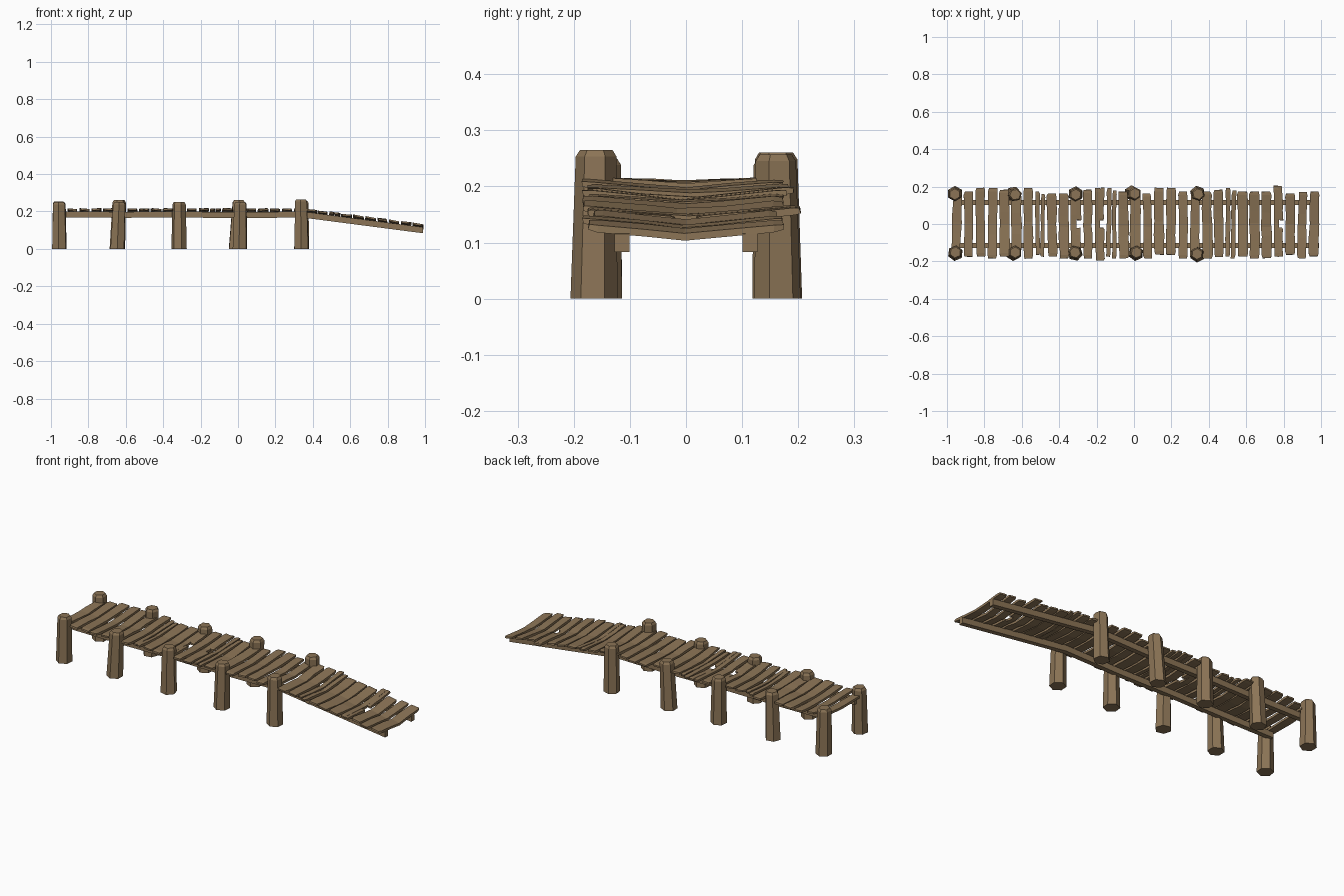
import bpy, bmesh, math, random
from mathutils import Vector

if "Cube" in bpy.data.objects:
    bpy.data.objects.remove(bpy.data.objects["Cube"])

random.seed(11)
R = random.uniform

wood = bpy.data.materials.new("weathered brown wood")
wood.diffuse_color = (0.26, 0.175, 0.093, 1)
wood.use_nodes = True
wood.node_tree.nodes["Principled BSDF"].inputs["Base Color"].default_value = wood.diffuse_color


def loft(name, rings):
    """Closed flat-shaded solid through a list of equal-length vertex rings."""
    bm = bmesh.new()
    vs = [[bm.verts.new(p) for p in ring] for ring in rings]
    n = len(rings[0])
    for a, b in zip(vs, vs[1:]):
        for i in range(n):
            j = (i + 1) % n
            bm.faces.new((a[i], a[j], b[j], b[i]))
    bm.faces.new(vs[0][::-1])
    bm.faces.new(vs[-1])
    bmesh.ops.recalc_face_normals(bm, faces=bm.faces)
    me = bpy.data.meshes.new(name)
    bm.to_mesh(me)
    bm.free()
    me.materials.append(wood)
    ob = bpy.data.objects.new(name, me)
    bpy.context.collection.objects.link(ob)
    return ob


BEND, SLOPE = 0.34, -0.13


def deck_z(x):
    """Top of the stringers: level, then sloping down as a ramp."""
    return 0.2 + min(0, SLOPE * (x - BEND))


# Posts: base x, top x, y, height (tapered hexagons with a chamfered cap)
def post(name, bx, tx, by, ty, h, rot):
    rings = []
    for z, r in ((0, 0.042), (h - 0.012, 0.0365), (h, 0.029)):
        t = z / h
        cx, cy = bx + (tx - bx) * t, by + (ty - by) * t
        rings.append([Vector((cx + r * math.cos(rot + k * math.pi / 3),
                              cy + r * math.sin(rot + k * math.pi / 3), z)) for k in range(6)])
    loft(name, rings)


front = [(-0.955, -0.955, -0.152, 0.25), (-0.645, -0.635, -0.152, 0.25),
         (-0.315, -0.315, -0.152, 0.25), (0.01, 0.013, -0.152, 0.25),
         (0.34, 0.337, -0.16, 0.265)]
back = [(-0.957, -0.958, 0.162, 0.253), (-0.645, -0.635, 0.16, 0.26),
        (-0.312, -0.312, 0.16, 0.25), (-0.012, 0.004, 0.165, 0.26),
        (0.34, 0.343, 0.163, 0.257)]
for i, (bx, tx, y, h) in enumerate(front):
    post(f"front_post_{i + 1}", bx, tx, y - 0.004, y, h, R(0, 0.9))
for i, (bx, tx, y, h) in enumerate(back):
    post(f"back_post_{i + 1}", bx, tx, y, y - 0.003, h, R(0, 0.9))

# Stringers: two long beams that bend down into the ramp
for side, label in ((-1, "front"), (1, "back")):
    rings = []
    for x, dz in ((-0.96, 0.001), (-0.635, -0.002), (-0.315, 0), (0.01, -0.004), (BEND, 0), (0.99, 0)):
        zt = deck_z(x) + dz
        y0, y1 = side * 0.101, side * 0.127
        rings.append([Vector((x, y0, zt)), Vector((x, y1, zt)),
                      Vector((x, y1, zt - 0.032)), Vector((x, y0, zt - 0.032))])
    loft(f"{label}_stringer", rings)


# Planks: sagging, slightly crooked boards
def plank(name, x, y0, y1, w, sag):
    slope = (SLOPE if x > BEND else 0) + R(-0.09, 0.09)
    ts = [0, 0.05, R(0.25, 0.35), R(0.47, 0.53), R(0.65, 0.75), 0.95, 1]
    skew = R(-0.004, 0.004)
    rings = []
    for k, t in enumerate(ts):
        y = y0 + (y1 - y0) * t
        end = k in (0, len(ts) - 1)
        hw = w / 2 * (0.84 if end else R(0.9, 1.06))
        th = 0.009 if end else 0.013
        cx = x + skew * (2 * t - 1) + R(-0.0025, 0.0025)
        cz = deck_z(x) + sag * (abs(y) / 0.115 - 1) + R(-0.001, 0.001)
        if end:
            cz += 0.002
        ring = []
        for s, dz in ((-1, 0), (1, 0), (1, th), (-1, th)):
            px = min(cx + s * hw, 0.998)
            ring.append(Vector((px, y + s * R(-0.002, 0.002), cz + dz + s * hw * slope)))
        rings.append(ring)
    loft(name, rings)


back_ends = [15, 17, 19, 19, 18, 15, 19, 17, 16, 16, 15, 18, 19, 19, 17, 15,
             16, 19, 19, 17, 17, 17, 18, 19, 17, 17, 17, 20, 16, 17, 17]
front_ends = [14, 17, 17, 18, 17, 15, 18, 17, 17, 18, 16, 18, 19, 18, 18, 16,
              18, 16, 16, 18, 17, 18, 17, 18, 17, 18, 18, 17, 16, 18, 17]
split = {7, 13, 23}    # boards cracked lengthwise
broken = {10, 12, 27}  # boards with a chipped middle
for i, (b, f) in enumerate(zip(back_ends, front_ends)):
    x = -0.948 + i * 0.0637
    y0, y1 = -f / 100 - 0.004, b / 100 + 0.003
    w = R(0.048, 0.056)
    sag = R(0.008, 0.013) if x > BEND else R(0.004, 0.009)
    name = f"plank_{i + 1}"
    if i in split:
        plank(name + "_left", x - w * 0.27, y0 + 0.01, y1, w * 0.46, sag)
        plank(name + "_right", x + w * 0.27, y0, y1 - 0.015, w * 0.42, sag)
    elif i in broken:
        plank(name + "_left", x - w * 0.2, y0, y1, w * 0.6, sag)
        plank(name + "_right_front", x + w * 0.26, y0, -0.02, w * 0.48, sag)
        plank(name + "_right_back", x + w * 0.26, 0.02, y1, w * 0.48, sag)
    else:
        plank(name, x, y0, y1, w, sag)
